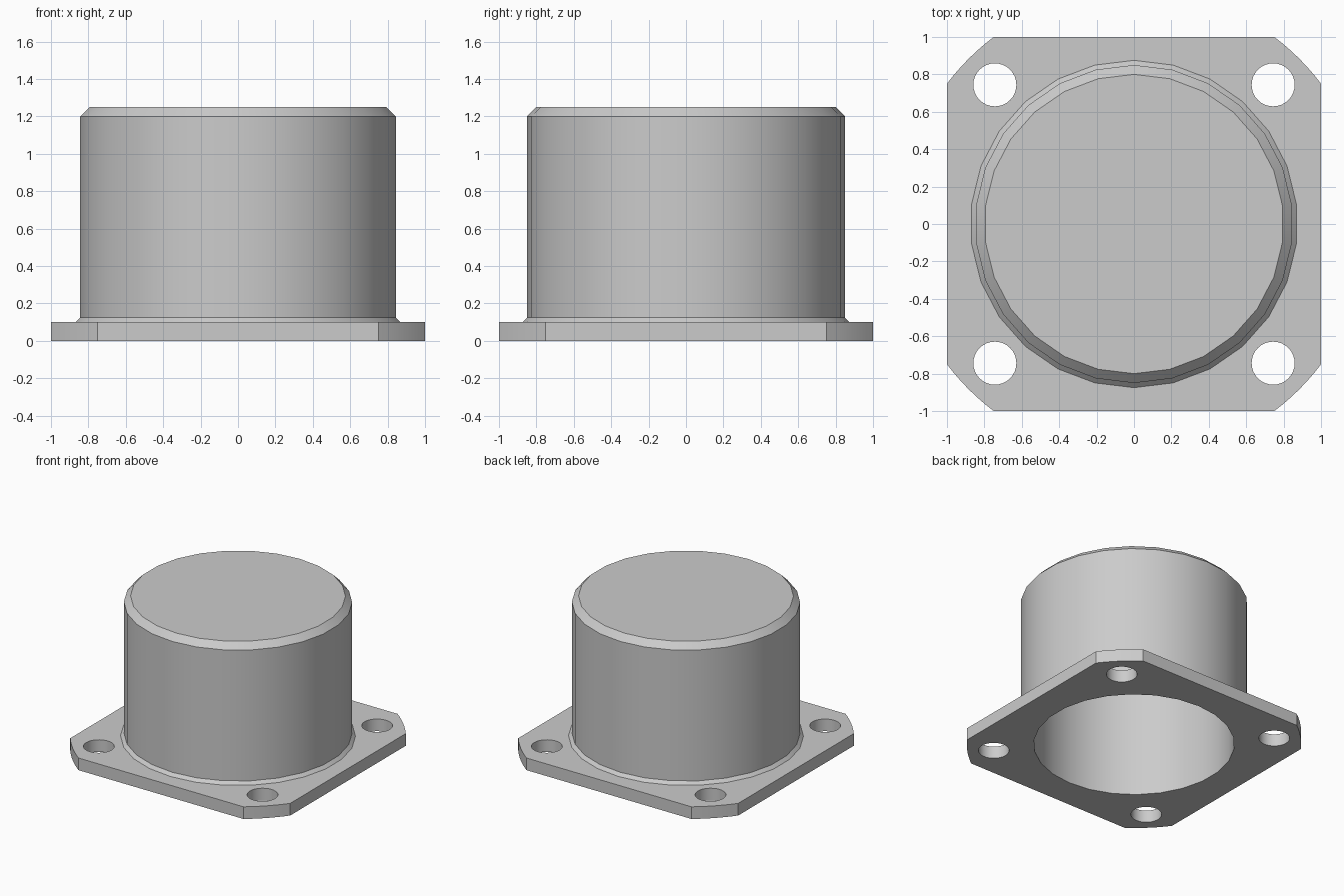
import bpy, bmesh
from math import pi, sin, cos, atan2
from mathutils import Matrix, Vector

cube = bpy.data.objects.get("Cube")
if cube:
    bpy.data.objects.remove(cube, do_unlink=True)

SIDES = 26        # facets around the housing
PLATE = 0.1       # flange thickness
BORE = 0.75       # inner radius

grey = bpy.data.materials.new("plain_grey")
grey.use_nodes = True
colour = (0.6, 0.6, 0.6, 1)
grey.diffuse_color = colour
grey.node_tree.nodes["Principled BSDF"].inputs["Base Color"].default_value = colour


def finish(bm, name):
    bmesh.ops.recalc_face_normals(bm, faces=bm.faces[:])
    mesh = bpy.data.meshes.new(name)
    bm.to_mesh(mesh)
    bm.free()
    mesh.materials.append(grey)
    obj = bpy.data.objects.new(name, mesh)
    bpy.context.collection.objects.link(obj)
    bpy.ops.object.select_all(action='DESELECT')
    obj.select_set(True)
    bpy.context.view_layer.objects.active = obj
    bpy.ops.object.shade_smooth_by_angle()
    return obj


def circle(radius, sides, x=0, y=0):
    return [(x + radius * sin(2 * pi * i / sides),
             y + radius * cos(2 * pi * i / sides)) for i in range(sides)]


def add_loop(bm, points):
    verts = [bm.verts.new((x, y, 0)) for x, y in points]
    for a, b in zip(verts, verts[1:] + verts[:1]):
        bm.edges.new((a, b))


# Square flange with arc corners, four bolt holes and the central bore
bm = bmesh.new()
start, end, steps = atan2(0.75, 1), atan2(1, 0.75), 6
outline = []
for corner in range(4):
    for i in range(steps + 1):
        a = corner * pi / 2 + start + (end - start) * i / steps
        outline.append((1.25 * cos(a), 1.25 * sin(a)))
add_loop(bm, outline)
add_loop(bm, circle(BORE, SIDES))
for sx in (-1, 1):
    for sy in (-1, 1):
        add_loop(bm, circle(0.115, 32, sx * 0.744, sy * 0.744))
bmesh.ops.triangle_fill(bm, edges=bm.edges[:], use_beauty=True, normal=(0, 0, 1))
top = bmesh.ops.extrude_face_region(bm, geom=bm.faces[:], use_keep_orig=True)
bmesh.ops.translate(bm, vec=(0, 0, PLATE),
                    verts=[g for g in top["geom"] if isinstance(g, bmesh.types.BMVert)])
bmesh.ops.dissolve_limit(bm, angle_limit=0.01, verts=bm.verts[:], edges=bm.edges[:])
finish(bm, "flange")

# Hollow housing: lathed cup with a chamfered rim and a weld bead at its foot
bm = bmesh.new()
profile = [(0, 1.15), (BORE, 1.15), (BORE, PLATE), (0.875, PLATE),
           (0.85, 0.125), (0.85, 1.2), (0.8, 1.25), (0, 1.25)]
verts = [bm.verts.new((0, r, z)) for r, z in profile]
edges = [bm.edges.new(pair) for pair in zip(verts, verts[1:])]
bmesh.ops.spin(bm, geom=verts + edges, cent=(0, 0, 0), axis=(0, 0, 1),
               angle=2 * pi, steps=SIDES, use_merge=True)
bmesh.ops.remove_doubles(bm, verts=bm.verts[:], dist=0.0005)
# Drop the hidden ring that rests on the flange
hidden = [f for f in bm.faces if all(abs(v.co.z - PLATE) < 0.001 for v in f.verts)]
bmesh.ops.delete(bm, geom=hidden, context='FACES_ONLY')
bmesh.ops.dissolve_limit(bm, angle_limit=0.01, verts=bm.verts[:], edges=bm.edges[:])
finish(bm, "housing")
